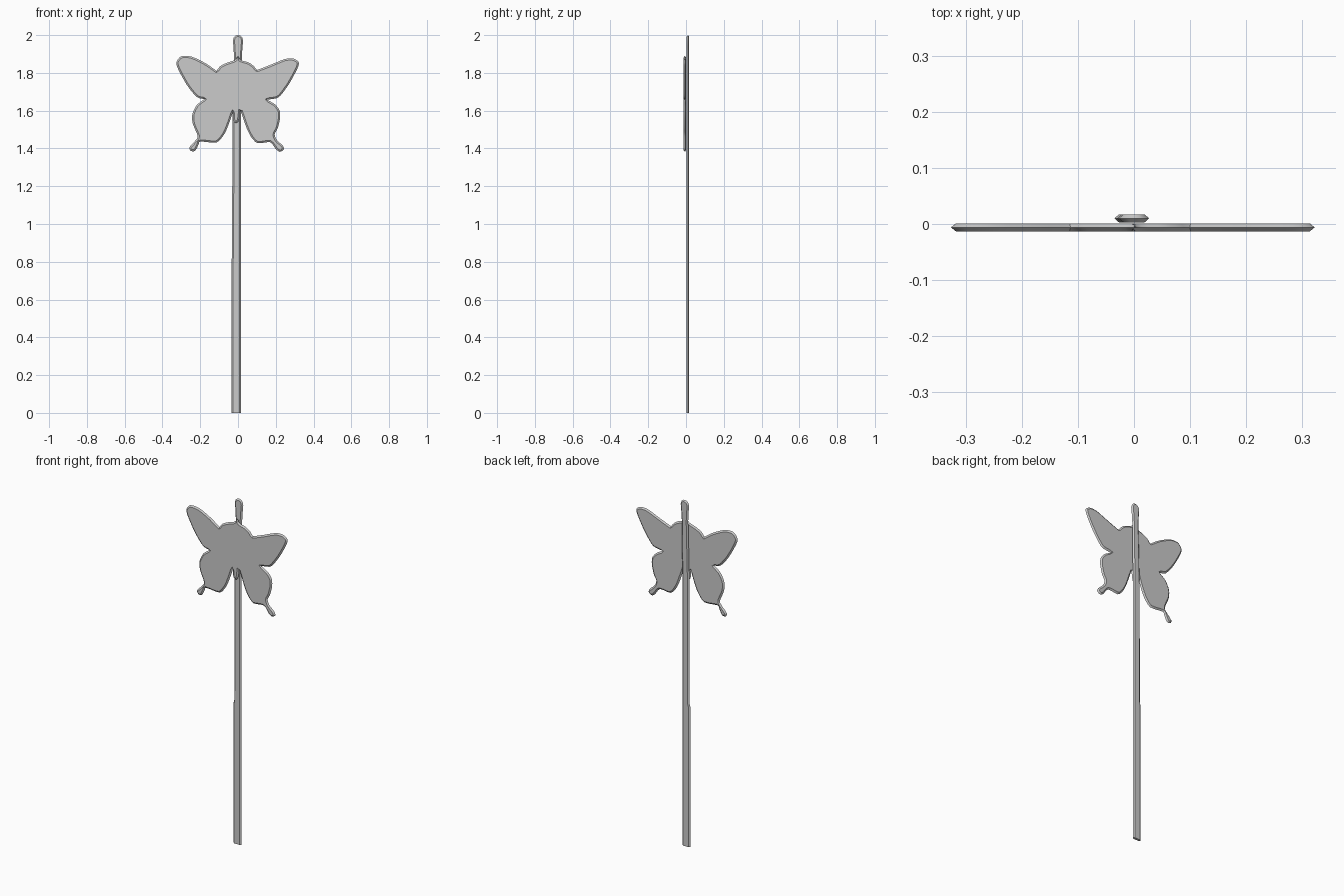
import bpy, bmesh
from mathutils import Vector

if "Cube" in bpy.data.objects:
    bpy.data.objects.remove(bpy.data.objects["Cube"])


def smooth_outline(points, corners, steps=3):
    """Closed Catmull-Rom outline; corner points get no tangent so they stay crisp."""
    p = [Vector(q) for q in points]
    n = len(p)
    tan = [Vector((0, 0)) if points[i] in corners else (p[(i + 1) % n] - p[i - 1]) * 0.4
           for i in range(n)]
    out = []
    for i in range(n):
        a, b, ta, tb = p[i], p[(i + 1) % n], tan[i], tan[(i + 1) % n]
        for k in range(steps):
            t = k / steps
            out.append(a * (2*t**3 - 3*t*t + 1) + ta * (t**3 - 2*t*t + t)
                       + b * (3*t*t - 2*t**3) + tb * (t**3 - t*t))
    return out


def shrink(outline, d):
    """Move a clockwise outline inwards by d."""
    n = len(outline)
    res = []
    for i, q in enumerate(outline):
        e = (outline[(i + 1) % n] - outline[i - 1]).normalized()
        res.append(q + Vector((e.y, -e.x)) * d)
    return res


def slab(name, outline, y_front, y_back, inset, cut_base=False):
    """Thin plate with chamfered rim: full outline mid-depth, smaller faces front and back."""
    bm = bmesh.new()
    small = shrink(outline, inset)
    mid = (y_front + y_back) / 2
    rings = [[bm.verts.new((q.x, y, q.y)) for q in ring]
             for ring, y in ((small, y_front), (outline, mid), (small, y_back))]
    n = len(outline)
    for r, s in zip(rings, rings[1:]):
        for i in range(n):
            j = (i + 1) % n
            bm.faces.new((r[i], r[j], s[j], s[i]))
    bm.faces.new(rings[0])
    bm.faces.new(rings[2])
    if cut_base:
        bmesh.ops.bisect_plane(bm, geom=bm.verts[:] + bm.edges[:] + bm.faces[:],
                               plane_co=(0, 0, 0), plane_no=(0, 0, 1), clear_inner=True)
        bmesh.ops.holes_fill(bm, edges=[e for e in bm.edges if e.is_boundary])
    bmesh.ops.recalc_face_normals(bm, faces=bm.faces[:])
    me = bpy.data.meshes.new(name)
    bm.to_mesh(me)
    bm.free()
    ob = bpy.data.objects.new(name, me)
    bpy.context.collection.objects.link(ob)
    bpy.context.view_layer.objects.active = ob
    ob.select_set(True)
    bpy.ops.object.shade_smooth_by_angle(angle=0.6)
    ob.select_set(False)
    return ob


# Butterfly silhouette (x, z), clockwise from the top of the head
butterfly = [
    (0, 1.888), (.014, 1.868), (.057, 1.855), (.083, 1.836), (.10, 1.815),
    (.168, 1.841), (.247, 1.873), (.295, 1.875), (.322, 1.855), (.313, 1.82),
    (.273, 1.746), (.231, 1.687), (.205, 1.666), (.152, 1.658),
    (.194, 1.635), (.22, 1.602), (.223, 1.56), (.21, 1.507), (.194, 1.475),
    (.205, 1.445), (.237, 1.415), (.243, 1.395), (.222, 1.382), (.2, 1.397),
    (.17, 1.433), (.104, 1.428), (.07, 1.46), (.046, 1.507), (.025, 1.567),
    (.012, 1.603), (.005, 1.548), (-.012, 1.535), (-.026, 1.55), (-.026, 1.597),
    (-.045, 1.54), (-.07, 1.48), (-.113, 1.432), (-.198, 1.437), (-.208, 1.422),
    (-.227, 1.387), (-.25, 1.387), (-.257, 1.407), (-.22, 1.448), (-.214, 1.47),
    (-.239, 1.53), (-.242, 1.58), (-.218, 1.63), (-.176, 1.662),
    (-.218, 1.672), (-.27, 1.735), (-.317, 1.82), (-.326, 1.857), (-.3, 1.888),
    (-.245, 1.886), (-.17, 1.85), (-.113, 1.81), (-.095, 1.835), (-.06, 1.853),
    (-.017, 1.868)]
corners = {(.10, 1.815), (.152, 1.658), (.012, 1.603), (-.026, 1.597),
           (-.176, 1.662), (-.113, 1.81)}
slab("butterfly", smooth_outline(butterfly, corners), -.013, .001, .009)

# Flat stick with a rounded knob at the top and a flat cut base
stick = [
    (-.035, -.1), (-.035, .81), (-.031, .825), (-.03, 1.5), (-.021, 1.88),
    (-.024, 1.94), (-.027, 1.97), (-.022, 1.988), (-.011, 1.998), (0, 2.0),
    (.012, 1.998), (.022, 1.988), (.027, 1.97), (.024, 1.94), (.02, 1.88),
    (.015, 1.5), (.015, -.1)]
slab("stick", [Vector(q) for q in stick], .003, .017, .008, cut_base=True)
